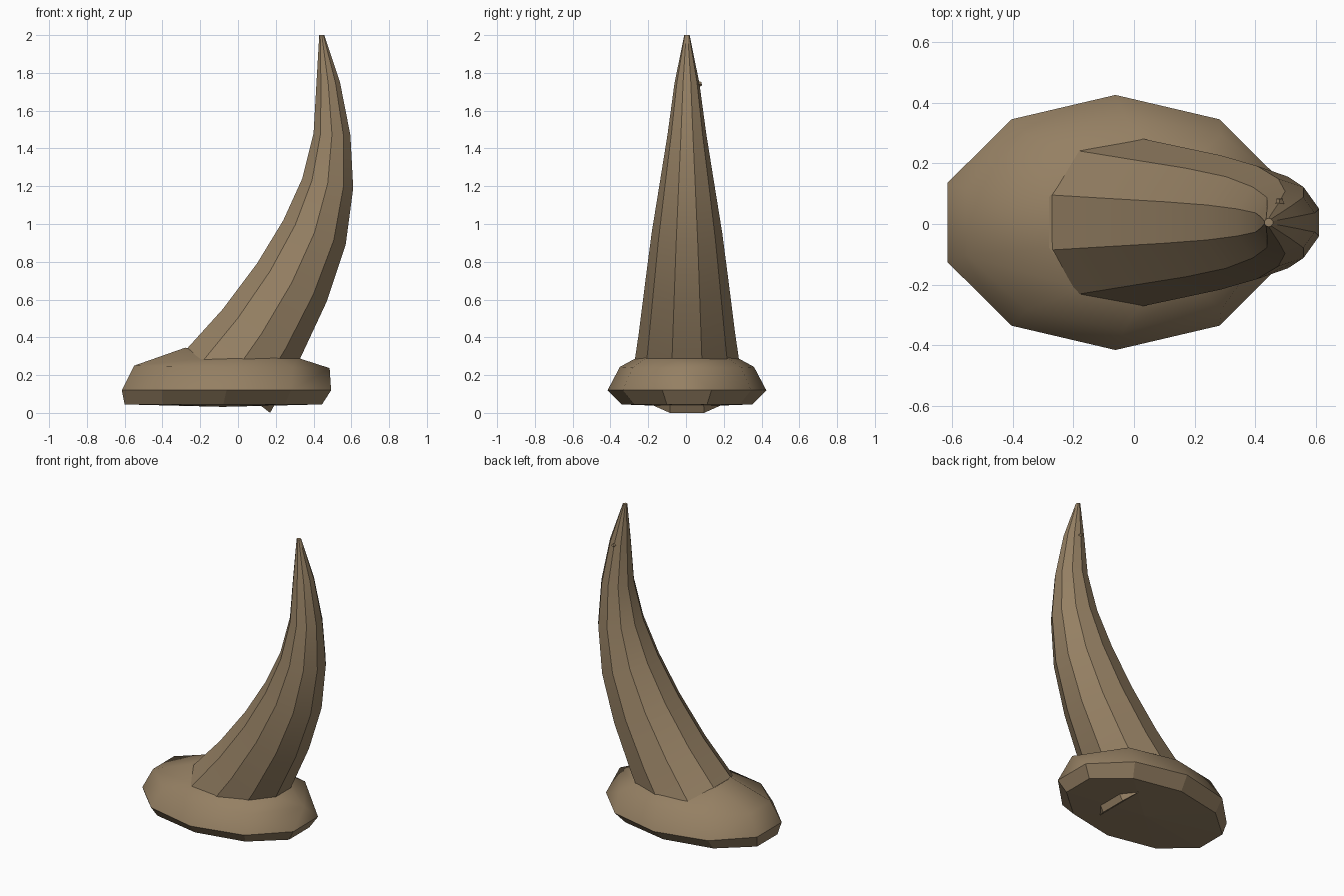
import bpy, bmesh, math
from mathutils import Vector

if "Cube" in bpy.data.objects:
    bpy.data.objects.remove(bpy.data.objects["Cube"], do_unlink=True)

SIDES = 10
EDGE = math.cos(math.pi / SIDES)  # flat sides face left and right

brown = bpy.data.materials.new("horn brown")
brown.use_nodes = True
colour = (0.30, 0.215, 0.125, 1)
brown.diffuse_color = colour
brown.node_tree.nodes["Principled BSDF"].inputs["Base Color"].default_value = colour


def ring(bm, left, right, half_width):
    """Ten-sided ring spanning two (x, z) side points, half_width deep in y."""
    a, b = Vector((left[0], 0, left[1])), Vector((right[0], 0, right[1]))
    mid, axis = (a + b) / 2, (b - a) / (2 * EDGE)
    verts = []
    for i in range(SIDES):
        t = (i + 0.5) * math.tau / SIDES
        y = Vector((0, half_width * math.sin(t) + 0.005, 0))
        verts.append(bm.verts.new(mid + axis * math.cos(t) + y))
    return verts


def bridge(bm, low, high, smooth):
    for i in range(SIDES):
        j = (i + 1) % SIDES
        bm.faces.new((low[i], low[j], high[j], high[i])).smooth = smooth


def finish(bm, name):
    bmesh.ops.remove_doubles(bm, verts=bm.verts, dist=0.0005)
    bmesh.ops.recalc_face_normals(bm, faces=bm.faces)
    mesh = bpy.data.meshes.new(name)
    bm.to_mesh(mesh)
    bm.free()
    mesh.materials.append(brown)
    obj = bpy.data.objects.new(name, mesh)
    bpy.context.collection.objects.link(obj)
    return obj


# Curved horn: inner and outer side points of each ring, root to tip
horn_sides = [
    ((-0.27, 0.34), (0.17, 0.0)), ((-0.08, 0.55), (0.33, 0.29)),
    ((0.10, 0.79), (0.47, 0.59)), ((0.24, 1.02), (0.57, 0.89)),
    ((0.34, 1.24), (0.61, 1.19)), ((0.40, 1.48), (0.595, 1.47)),
    ((0.415, 1.74), (0.54, 1.75)), ((0.43, 2.0), (0.457, 2.0)),
]
bm = bmesh.new()
rings = [ring(bm, a, b, math.dist(a, b) / (2 * EDGE)) for a, b in horn_sides]
for low, high in zip(rings, rings[1:]):
    bridge(bm, low, high, True)
bm.faces.new(rings[0])
bm.faces.new(rings[-1])
horn = finish(bm, "horn")
bpy.ops.object.select_all(action="DESELECT")
horn.select_set(True)
bpy.context.view_layer.objects.active = horn
bpy.ops.object.shade_smooth_by_angle(angle=math.radians(28))

# Fleshy base: underside, rim, shoulder and collar rings
bm = bmesh.new()
under = ring(bm, (-0.60, 0.045), (0.445, 0.045), 0.345)
rim = ring(bm, (-0.615, 0.12), (0.493, 0.12), 0.42)
shoulder = ring(bm, (-0.55, 0.25), (0.485, 0.237), 0.355)
collar = ring(bm, (-0.28, 0.31), (0.32, 0.29), 0.27)
for v in (shoulder[0], shoulder[-1]):
    v.co.y = 0  # pinched to a point at the narrow end
for v in collar:
    if v.co.x < -0.2:
        v.co.z = 0.345
    else:
        v.co.z = 0.29
bridge(bm, under, rim, False)
bridge(bm, rim, shoulder, True)
bridge(bm, shoulder, collar, True)
bm.faces.new(collar)
bottom = bm.verts.new((-0.08, 0, 0.032))
for i in range(SIDES):
    bm.faces.new((under[i], under[(i + 1) % SIDES], bottom))
finish(bm, "base")

# Small chip on the back of the horn near the tip
bm = bmesh.new()
bmesh.ops.create_cone(bm, cap_ends=True, segments=4, radius1=0.018,
                      radius2=0.01, depth=0.035)
chip = finish(bm, "chip")
chip.location = (0.48, 0.066, 1.74)
chip.rotation_euler = (math.radians(-80), 0, 0)
